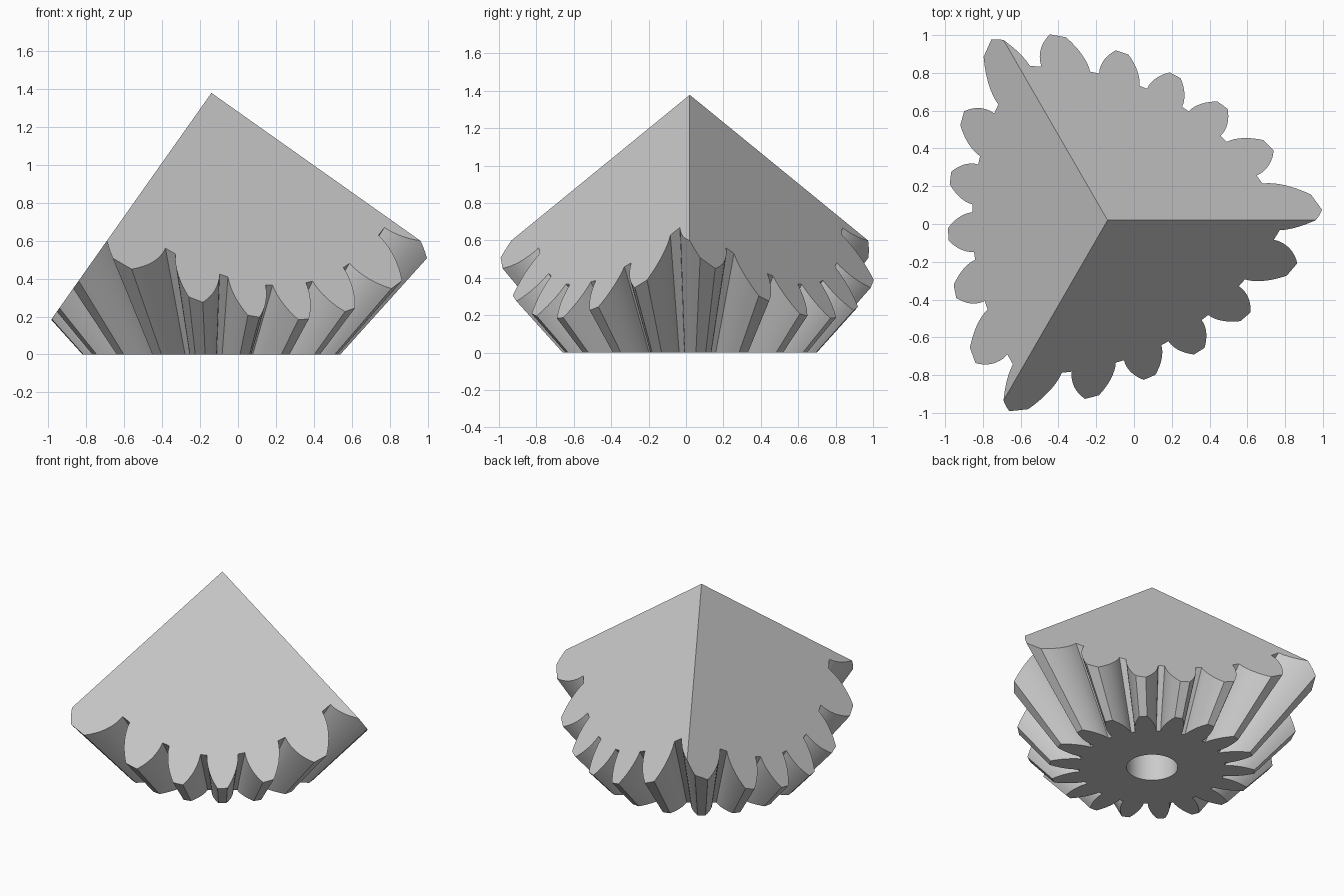
import bpy, bmesh, math
from mathutils import Vector

cube = bpy.data.objects.get("Cube")
if cube:
    bpy.data.objects.remove(cube, do_unlink=True)

CENTRE = Vector((-0.14, 0.02, 0))   # gear axis
PEAK = 1.378                        # height of the pyramid tip
CONE_DEPTH = 0.755                  # tooth lines meet this far below the base
TEETH, PHASE = 18, 5                # tooth count, first tooth angle
ROOT, TIP = 0.484, 0.68             # radii at the base
STEPS = 8

grey = bpy.data.materials.new("plain grey")
grey.use_nodes = True
grey.diffuse_color = (0.6, 0.6, 0.6, 1)
grey.node_tree.nodes["Principled BSDF"].inputs["Base Color"].default_value = (0.6, 0.6, 0.6, 1)


def make_object(name, bm):
    bmesh.ops.recalc_face_normals(bm, faces=bm.faces)
    mesh = bpy.data.meshes.new(name)
    bm.to_mesh(mesh)
    bm.free()
    mesh.materials.append(grey)
    obj = bpy.data.objects.new(name, mesh)
    obj.location = CENTRE
    bpy.context.collection.objects.link(obj)
    return obj


def polar(radius, degrees, z):
    a = math.radians(degrees)
    return Vector((radius * math.cos(a), radius * math.sin(a), z))


def tooth_profile():
    """Closed gear outline as (radius, angle) pairs."""
    flank = []
    for i in range(STEPS + 1):
        t = i / STEPS
        flank.append((ROOT + (TIP - ROOT) * t, 2.2 + 6.1 * (1 - t ** 1.5)))
    outline = []
    for k in range(TEETH):
        mid = PHASE + k * 360 / TEETH
        outline += [(r, mid - a) for r, a in flank]
        outline += [(r, mid + a) for r, a in reversed(flank)]
    return outline


# Flared bevel gear, taller than the pyramid tip
bm = bmesh.new()
rings = []
for z in (0, 1.5):
    s = 1 + z / CONE_DEPTH
    rings.append([bm.verts.new(polar(r * s, a, z)) for r, a in tooth_profile()])
low, high = rings
bm.faces.new(low)
bm.faces.new(high)
for i in range(len(low)):
    j = (i + 1) % len(low)
    bm.faces.new((low[i], low[j], high[j], high[i]))
gear = make_object("bevel_gear_corner", bm)

# Three-sided pyramid with square corners that trims the top
bm = bmesh.new()
drop = 2.2
tip = bm.verts.new((0, 0, PEAK))
base = [bm.verts.new(polar(drop * math.sqrt(2), a, PEAK - drop)) for a in (0, 120, 240)]
bm.faces.new(base)
for i in range(3):
    bm.faces.new((base[i], base[(i + 1) % 3], tip))
pyramid = make_object("pyramid_cutter", bm)

# Round axle hole in the base
bm = bmesh.new()
bmesh.ops.create_cone(bm, cap_ends=True, segments=64, radius1=0.17, radius2=0.17, depth=1.2)
hole = make_object("axle_hole_cutter", bm)

# Trim and drill, then discard the cutters
bpy.context.view_layer.objects.active = gear
gear.select_set(True)
for cutter, operation in ((pyramid, 'INTERSECT'), (hole, 'DIFFERENCE')):
    cutter.hide_render = True
    mod = gear.modifiers.new(cutter.name, 'BOOLEAN')
    mod.object = cutter
    mod.operation = operation
    mod.solver = 'EXACT'
    bpy.ops.object.modifier_apply(modifier=mod.name)
for cutter in (pyramid, hole):
    bpy.data.objects.remove(cutter, do_unlink=True)

# Smooth flanks and bore, crisp edges
for obj in bpy.context.selected_objects:
    obj.select_set(obj == gear)
bpy.ops.object.shade_smooth_by_angle(angle=math.radians(25))
